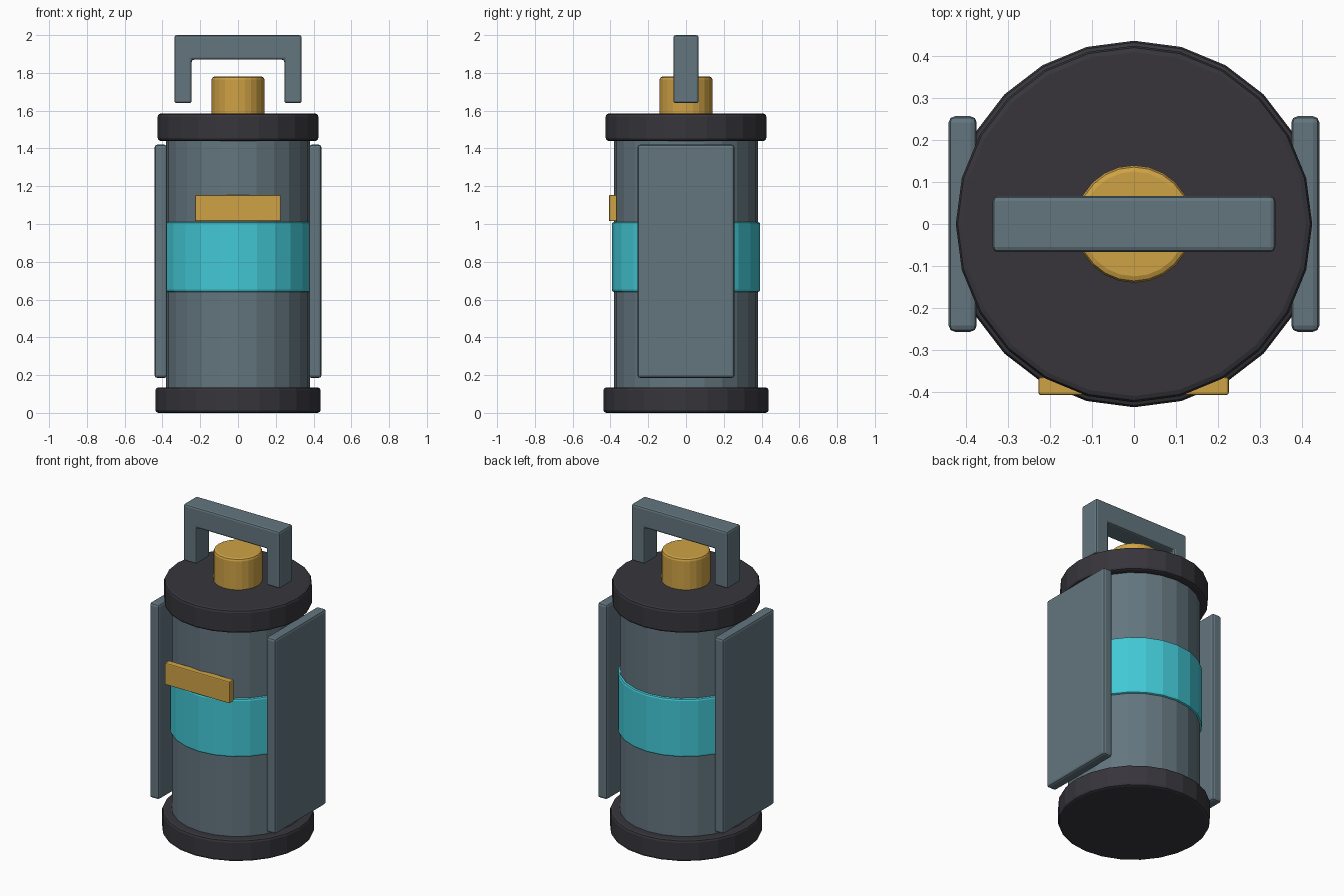
import bpy, bmesh

if "Cube" in bpy.data.objects:
    bpy.data.objects.remove(bpy.data.objects["Cube"])


def material(name, rgb):
    m = bpy.data.materials.new(name)
    m.diffuse_color = (*rgb, 1)
    m.use_nodes = True
    m.node_tree.nodes["Principled BSDF"].inputs["Base Color"].default_value = m.diffuse_color
    return m


SLATE = material("slate", (0.125, 0.18, 0.21))
DARK = material("charcoal", (0.038, 0.036, 0.044))
GOLD = material("gold", (0.62, 0.36, 0.06))
TEAL = material("teal", (0.055, 0.58, 0.67))


def finish(bm, name, mat, bevel):
    bmesh.ops.recalc_face_normals(bm, faces=bm.faces)
    me = bpy.data.meshes.new(name)
    bm.to_mesh(me)
    bm.free()
    me.materials.append(mat)
    ob = bpy.data.objects.new(name, me)
    bpy.context.collection.objects.link(ob)
    if bevel:
        b = ob.modifiers.new("edge_bevel", 'BEVEL')
        b.width = bevel
        b.segments = 2
        b.limit_method = 'ANGLE'
        b.angle_limit = 0.6
    return ob


def drum(name, r, z0, z1, mat, bevel=0.015, sides=24):
    bm = bmesh.new()
    bmesh.ops.create_cone(bm, cap_ends=True, segments=sides,
                          radius1=r, radius2=r, depth=z1 - z0)
    bmesh.ops.translate(bm, verts=bm.verts, vec=(0, 0, (z0 + z1) / 2))
    return finish(bm, name, mat, bevel)


def box(name, lo, hi, mat, bevel=0.012):
    bm = bmesh.new()
    bmesh.ops.create_cube(bm, size=1)
    for v in bm.verts:
        v.co = [(a + b) / 2 + c * (b - a) for a, b, c in zip(lo, hi, v.co)]
    return finish(bm, name, mat, bevel)


# Canister body with end caps, glowing band and top knob
drum("body", 0.38, 0.10, 1.48, SLATE, 0)
drum("bottom_cap", 0.437, 0.005, 0.14, DARK)
drum("top_cap", 0.425, 1.44, 1.585, DARK)
drum("band", 0.393, 0.64, 1.01, TEAL, 0.012)
drum("knob", 0.14, 1.56, 1.78, GOLD)
bpy.data.objects["bottom_cap"].location.z = -0.005

# Side panels
for side, s in (("left", -1), ("right", 1)):
    xs = sorted((s * 0.375, s * 0.442))
    box(side + "_panel", (xs[0], -0.257, 0.185), (xs[1], 0.257, 1.42), SLATE, 0.015)

# Front label plate
box("label_plate", (-0.228, -0.408, 1.015), (0.226, -0.365, 1.153), GOLD, 0.006)

# Carry handle: an upside-down U profile extruded front to back
profile = [(-0.337, 1.64), (-0.245, 1.64), (-0.245, 1.87), (0.245, 1.87),
           (0.245, 1.64), (0.337, 1.64), (0.337, 2.0), (-0.337, 2.0)]
bm = bmesh.new()
face = bm.faces.new([bm.verts.new((x, -0.067, z)) for x, z in profile])
ext = bmesh.ops.extrude_face_region(bm, geom=[face])
bmesh.ops.translate(bm, vec=(0, 0.134, 0),
                    verts=[g for g in ext["geom"] if isinstance(g, bmesh.types.BMVert)])
finish(bm, "handle", SLATE, 0.012)
